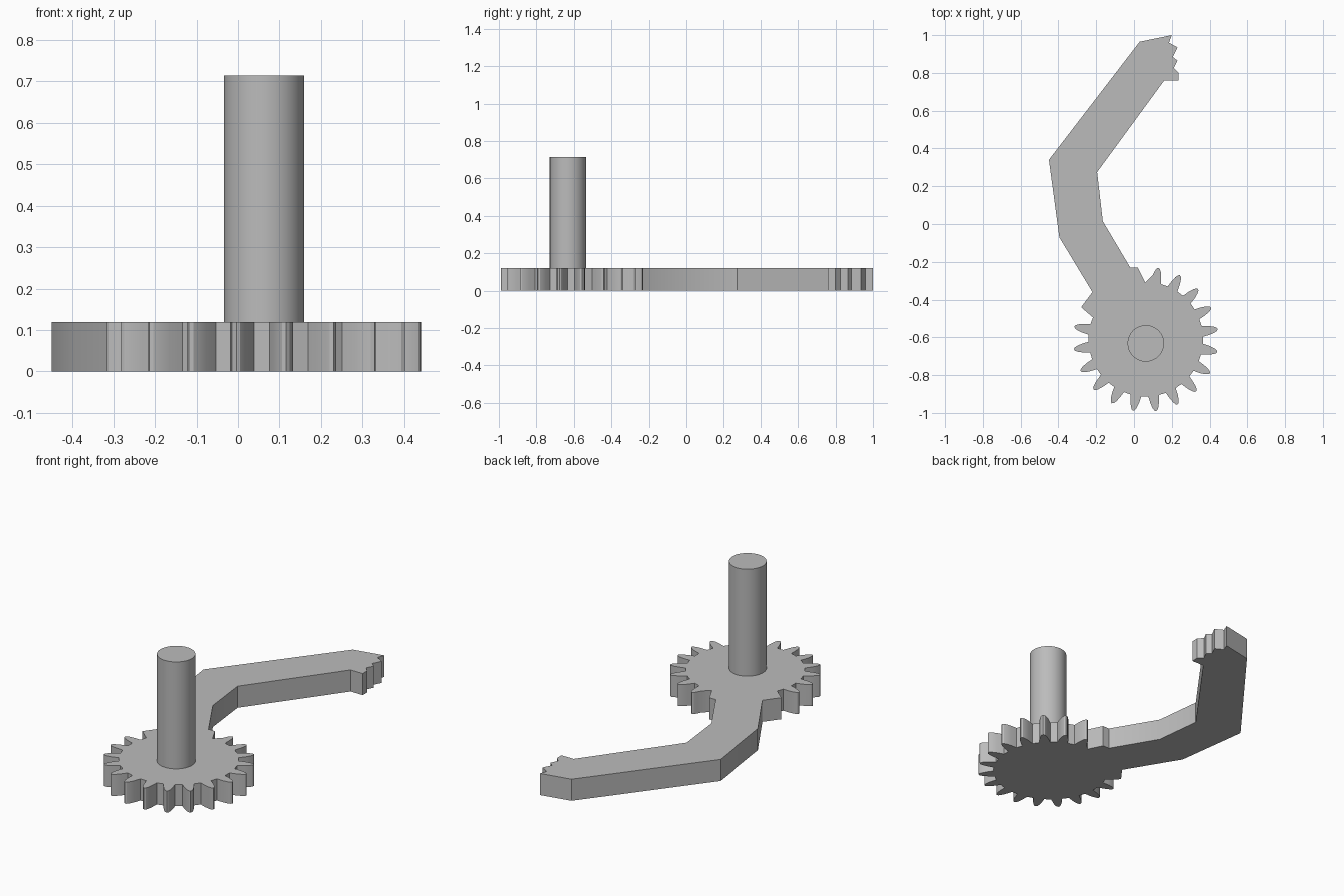
import bpy, bmesh
from math import radians, cos, sin

cube = bpy.data.objects.get("Cube")
if cube:
    bpy.data.objects.remove(cube, do_unlink=True)

THICKNESS = 0.12
GEAR_X, GEAR_Y = 0.0625, -0.61

metal = bpy.data.materials.new("plain grey")
metal.use_nodes = True
GREY = (0.5, 0.5, 0.5, 1)
metal.diffuse_color = GREY
metal.node_tree.nodes["Principled BSDF"].inputs["Base Color"].default_value = GREY


def gear_point(radius, degrees):
    a = radians(degrees)
    return (GEAR_X + radius * cos(a), GEAR_Y + radius * sin(a))


def finish(obj):
    obj.data.materials.append(metal)
    bpy.ops.object.select_all(action='DESELECT')
    obj.select_set(True)
    bpy.context.view_layer.objects.active = obj
    bpy.ops.object.shade_smooth_by_angle(angle=radians(30))


# Half of one rounded tooth: radius and angle from the tooth's middle
flank = [(0.303, 5.5), (0.34, 3.9), (0.365, 2.5), (0.379, 1.3)]
tooth = flank + [(0.384, 0)] + [(r, -a) for r, a in reversed(flank)]

# Sixteen whole teeth, clockwise, at a pitch of twenty per turn
outline = [gear_point(r, 80 - 18 * i + a) for i in range(16) for r, a in tooth]
outline.append(gear_point(*flank[0][:1], 152 + flank[0][1]))

# Bent arm with its small broken-off teeth at the far end
outline += [
    (-0.28, -0.44), (-0.22, -0.36), (-0.395, -0.07), (-0.45, 0.34),
    (0.03, 0.965), (0.2, 1.0),
    (0.185, 0.96), (0.23, 0.935), (0.205, 0.885), (0.23, 0.865),
    (0.21, 0.825), (0.235, 0.8), (0.235, 0.76), (0.16, 0.76),
    (-0.195, 0.275), (-0.165, 0.015), (-0.02, -0.23), (0.02, -0.23),
    (0.06, -0.31),
]

# The tooth nearest the arm begins where the arm's last notch ends
outline = outline[1:]

# Gear and arm are one flat plate
bm = bmesh.new()
face = bm.faces.new([bm.verts.new((x, y, 0)) for x, y in outline])
side = bmesh.ops.extrude_face_region(bm, geom=[face], use_keep_orig=True)
top = [v for v in side["geom"] if isinstance(v, bmesh.types.BMVert)]
bmesh.ops.translate(bm, verts=top, vec=(0, 0, THICKNESS))
bmesh.ops.recalc_face_normals(bm, faces=bm.faces)
mesh = bpy.data.meshes.new("gear_arm_plate")
bm.to_mesh(mesh)
bm.free()
plate = bpy.data.objects.new("gear_arm_plate", mesh)
bpy.context.collection.objects.link(plate)
finish(plate)

# Shaft standing on the gear
SHAFT_TOP, SHAFT_BASE = 0.715, 0.1
bpy.ops.mesh.primitive_cylinder_add(
    vertices=64, radius=0.0965, depth=SHAFT_TOP - SHAFT_BASE,
    location=(GEAR_X, -0.632, (SHAFT_TOP + SHAFT_BASE) / 2))
shaft = bpy.context.object
shaft.name = "shaft"
finish(shaft)
